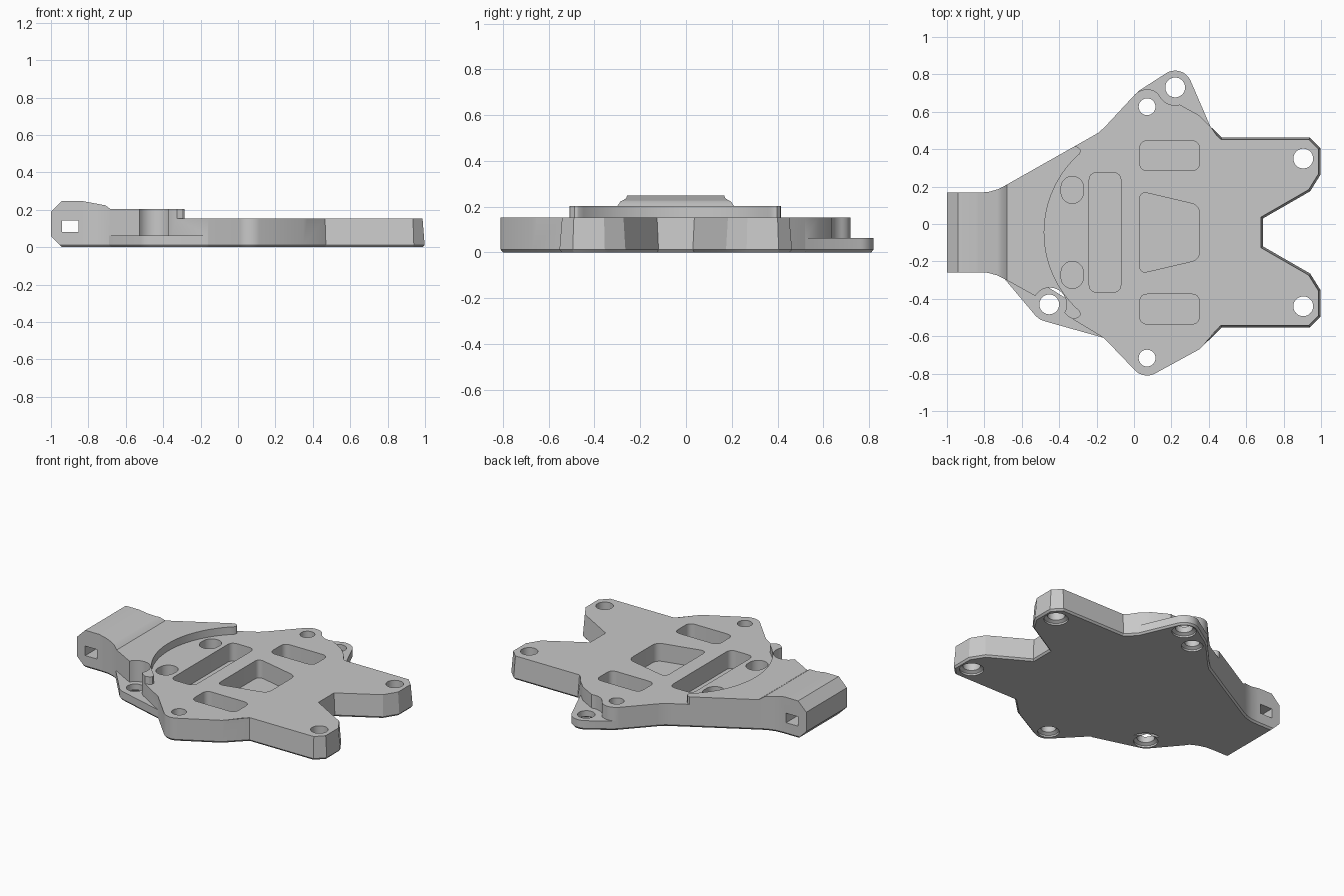
import bpy, bmesh, math
from mathutils import Vector

default = bpy.data.objects.get("Cube")
if default:
    bpy.data.objects.remove(default, do_unlink=True)

MID = -0.045  # symmetry line of the plate
SHADE = (0.58, 0.58, 0.58, 1)
grey = bpy.data.materials.new("plain_grey")
grey.use_nodes = True
grey.diffuse_color = SHADE
grey.node_tree.nodes["Principled BSDF"].inputs["Base Color"].default_value = SHADE


def arc(cx, cy, r, a0, a1, n=14):
    return [(cx + r * math.cos(math.radians(a0 + (a1 - a0) * i / n)),
             cy + r * math.sin(math.radians(a0 + (a1 - a0) * i / n))) for i in range(n + 1)]


def mirror(points):
    return [(x, 2 * MID - y) for x, y in reversed(points)]


def inset(points, amount):
    """Move a clockwise outline inwards; amount is a function of x."""
    out = []
    for i, p in enumerate(points):
        p, a, b = Vector(p), Vector(points[i - 1]), Vector(points[(i + 1) % len(points)])
        d0, d1 = (p - a).normalized(), (b - p).normalized()
        n0, n1 = Vector((d0.y, -d0.x)), Vector((d1.y, -d1.x))
        out.append(p + (n0 + n1) * amount(p.x) / max(1 + n0.dot(n1), 0.5))
    return out


def rounded(points, r, n=6):
    """Round the corners of a polygon."""
    out = []
    for i, p in enumerate(points):
        p = Vector(p)
        a = p + (Vector(points[i - 1]) - p).normalized() * r
        b = p + (Vector(points[(i + 1) % len(points)]) - p).normalized() * r
        out += [a * (1 - t) ** 2 + p * 2 * t * (1 - t) + b * t * t for t in [k / n for k in range(n + 1)]]
    return out


def loft(name, rings):
    """Solid from stacked rings of 3D points."""
    bm = bmesh.new()
    rows = [[bm.verts.new(p) for p in ring] for ring in rings]
    n = len(rows[0])
    for lo, hi in zip(rows, rows[1:]):
        for i in range(n):
            j = (i + 1) % n
            bm.faces.new((lo[i], lo[j], hi[j], hi[i]))
    bm.faces.new(rows[0])
    bm.faces.new(rows[-1])
    bmesh.ops.recalc_face_normals(bm, faces=bm.faces)
    mesh = bpy.data.meshes.new(name)
    bm.to_mesh(mesh)
    bm.free()
    mesh.materials.append(grey)
    ob = bpy.data.objects.new(name, mesh)
    bpy.context.collection.objects.link(ob)
    return ob


def prism(name, points, z0, z1):
    return loft(name, [[(p[0], p[1], z) for p in points] for z in (z0, z1)])


def plate(name, points, top, draft=0.0):
    """Plate with a chamfered underside and drafted leg sides."""
    levels = [(0, lambda x: 0.01), (0.012, lambda x: 0),
              (top, lambda x: draft if x > 0.46 else 0)]
    return loft(name, [[(p[0], p[1], z) for p in inset(points, f)] for z, f in levels])


def combine(target, other, operation):
    other.hide_render = True
    mod = target.modifiers.new(operation.lower(), "BOOLEAN")
    mod.operation, mod.object, mod.solver = operation, other, "EXACT"
    bpy.context.view_layer.objects.active = target
    bpy.ops.object.modifier_apply(modifier=mod.name)
    bpy.data.objects.remove(other, do_unlink=True)


# Body outline, clockwise from the neck
neck = [(-1, 0.168), (-0.83, 0.168), (-0.78, 0.171), (-0.73, 0.185), (-0.69, 0.205)]
leg = [(0.47, 0.463), (0.94, 0.463), (0.998, 0.405), (0.998, 0.265), (0.942, 0.175), (0.69, 0.03)]
back = [(-0.23, 0.465), (-0.19, 0.488), (-0.155, 0.52)] + arc(0.07, 0.63, 0.09, 135, 55) \
    + arc(0.22, 0.73, 0.095, 207, 285) + [(0.35, 0.58), (0.41, 0.52)]
front = [(0.35, -0.67)] + arc(0.07, -0.72, 0.09, 300, 225) + [(-0.16, -0.61), (-0.35, -0.495)] \
    + arc(-0.45, -0.43, 0.09, -30, 150)
body = plate("mounting_plate", neck + back + leg + mirror(leg) + front + mirror(neck), 0.26, 0.02)

# Neck height profile, seen from the side
side = [(-1.1, -0.04), (-1.1, 0.09), (-0.94, 0.248), (-0.84, 0.248), (-0.71, 0.224), (-0.68, 0.203),
        (1.1, 0.203), (1.1, -0.1), (-0.84, -0.1), (-1, 0.06), (-1.05, 0.06)]
side = [(-1.1, 0.06), (-1.1, 0.09)] + side[2:8] + [(-0.84, -0.1), (-1, 0.06)]
combine(body, loft("neck_profile", [[(x, y, z) for x, z in side] for y in (-1, 1)]), "INTERSECT")

# Lower deck in front of the curved step
tip = [(-0.36, 0.9), (-0.36, 0.45), (-0.325, 0.418), (-0.3, 0.412), (-0.286, 0.398), (-0.286, 0.385)]
step = arc(0.08, MID, 0.56, 131.5, 228.5, 36)
deck = tip + step + mirror(tip) + [(1.2, -0.99), (1.2, 0.9)]
combine(body, prism("deck_cutter", deck, 0.153, 0.4), "DIFFERENCE")

# Thin ears beside the body
back_ear = [(0.02, 0.6), (0.0, 0.685), (0.03, 0.715)] + arc(0.22, 0.73, 0.09, 125, 22) + [(0.408, 0.522), (0.35, 0.45)]
front_ear = [(-0.2, -0.5), (-0.16, -0.609), (-0.47, -0.522), (-0.5, -0.512), (-0.525, -0.492),
             (-0.69, -0.296), (-0.6, -0.25)]
for name, points in (("back_ear", back_ear), ("front_ear", front_ear)):
    combine(body, plate(name, points, 0.063), "UNION")

# Blind pockets in the deck
slot = rounded([(0.03, 0.445), (0.35, 0.445), (0.35, 0.285), (0.03, 0.285)], 0.045)
oval = arc(-0.33, 0.195, 0.06, 180, 0) + arc(-0.33, 0.17, 0.06, 0, -180)
wedge = rounded([(0.03, 0.175), (0.35, 0.1), (0.35, -0.19), (0.03, -0.265)], 0.045)
bay = rounded([(-0.24, 0.275), (-0.07, 0.275), (-0.07, -0.365), (-0.24, -0.365)], 0.045)
for points in (slot, mirror(slot), oval, mirror(oval), wedge, bay):
    combine(body, prism("pocket_cutter", points, 0.035, 0.4), "DIFFERENCE")

# Screw holes, flared on the underside
for x, y, r in ((0.22, 0.73, 0.053), (0.07, 0.627, 0.045), (0.07, -0.717, 0.045),
                (0.905, 0.35, 0.053), (0.905, -0.44, 0.053), (-0.453, -0.43, 0.053)):
    rings = [[(px, py, z) for px, py in arc(x, y, rad, 0, 348.75, 31)]
             for rad, z in ((r + 0.02, -0.02), (r + 0.02, 0.012), (r, 0.024), (r, 0.4))]
    combine(body, loft("hole_cutter", rings), "DIFFERENCE")

# Square strap hole through the neck
strap = [(-0.94, 0.08), (-0.94, 0.143), (-0.852, 0.143), (-0.852, 0.08)]
combine(body, loft("strap_cutter", [[(x, y, z) for x, z in strap] for y in (-1, 1)]), "DIFFERENCE")

bpy.ops.object.select_all(action="DESELECT")
body.select_set(True)
bpy.context.view_layer.objects.active = body
bpy.ops.object.shade_smooth_by_angle(angle=math.radians(25))
